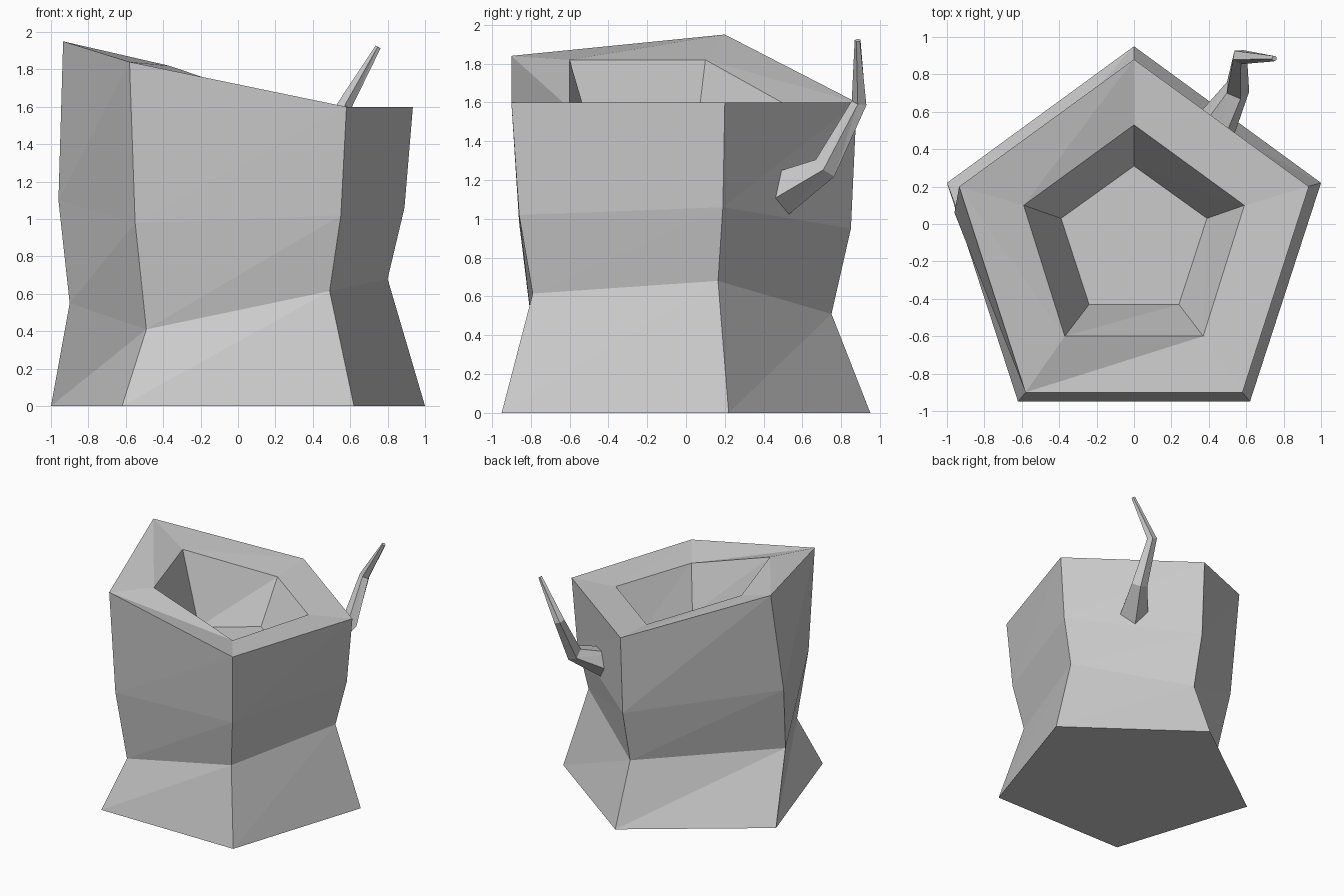
import bpy
import bmesh
import math
from mathutils import Vector

default_cube = bpy.data.objects.get("Cube")
if default_cube:
    bpy.data.objects.remove(default_cube, do_unlink=True)

# Single plain grey for the whole model
grey = bpy.data.materials.new("plain grey")
grey.use_nodes = True
colour = (0.6, 0.6, 0.6, 1)
grey.diffuse_color = colour
grey.node_tree.nodes["Principled BSDF"].inputs["Base Color"].default_value = colour


def loft(name, rings):
    """Bridge a stack of equal-sized rings with triangles and cap both ends."""
    bm = bmesh.new()
    loops = [[bm.verts.new(point) for point in ring] for ring in rings]
    for lower, upper in zip(loops, loops[1:]):
        for i in range(len(lower)):
            j = (i + 1) % len(lower)
            bm.faces.new((lower[i], lower[j], upper[i]))
            bm.faces.new((lower[j], upper[j], upper[i]))
    bm.faces.new(list(reversed(loops[0])))
    bm.faces.new(loops[-1])
    bmesh.ops.recalc_face_normals(bm, faces=bm.faces[:])
    mesh = bpy.data.meshes.new(name)
    bm.to_mesh(mesh)
    bm.free()
    mesh.materials.append(grey)
    obj = bpy.data.objects.new(name, mesh)
    bpy.context.collection.objects.link(obj)
    return obj


def pentagon(back_y, side, front, heights):
    """Mirrored pentagon; heights run back, left, front left, front right, right."""
    (sx, sy), (fx, fy) = side, front
    plan = [(0, back_y), (sx, sy), (fx, fy), (-fx, fy), (-sx, sy)]
    return [Vector((x, y, z)) for (x, y), z in zip(plan, heights)]


# Trunk wall from the flared foot through the crooked waist to the slanted top
foot = pentagon(.95, (1, .22), (.62, -.95), [0] * 5)
waist = pentagon(.75, (.8, .165), (.49, -.79), (.51, .68, .615, .41, .55))
waist[-1].xy = (-.9, -.05)
chest = pentagon(.85, (.89, .19), (.55, -.86), (.95, 1.06, 1.02, .98, 1.1))
chest[-1].xy = (-.96, .06)
top = pentagon(.88, (.935, .2), (.58, -.9), (1.6, 1.6, 1.6, 1.84, 1.95))

# Hollow: sloping rim, inner wall and flat floor
rim = pentagon(.53, (.59, .1), (.37, -.6), (1.58, 1.58, 1.57, 1.82, 1.82))
floor = pentagon(.31, (.39, .03), (.24, -.43), [1.24] * 5)
loft("hollow_stump", [foot, waist, chest, top, rim, floor])


def tapered_branch(name, path, radii, sides):
    """Sweep a shrinking polygon along a bent path."""
    points = [Vector(p) for p in path]
    rings = []
    for i, centre in enumerate(points):
        before = points[max(i - 1, 0)]
        after = points[min(i + 1, len(points) - 1)]
        tangent = (after - before).normalized()
        across = tangent.cross(Vector((0, -1, 1))).normalized()
        over = tangent.cross(across)
        ring = []
        for k in range(sides):
            angle = math.tau * k / sides
            offset = across * math.cos(angle) + over * math.sin(angle)
            ring.append(centre + offset * radii[i])
        rings.append(ring)
    return loft(name, rings)


# Bent twig growing out of the back left wall
tapered_branch(
    "side_branch",
    [(.4, .46, 1.125), (.55, .72, 1.265), (.565, .895, 1.6), (.75, .885, 1.92)],
    (.13, .068, .042, .016),
    5,
)
